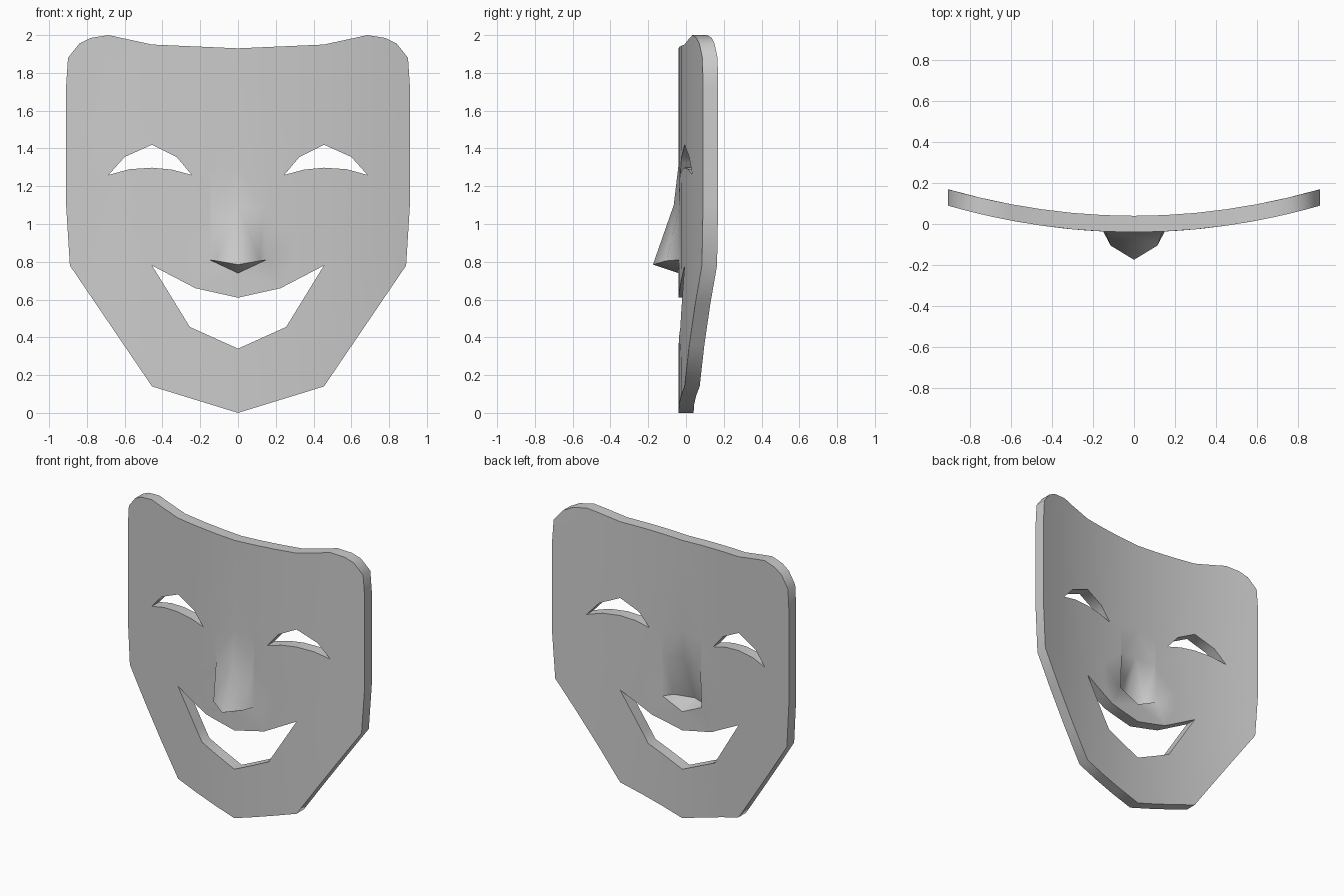
import bpy, bmesh, math
from mathutils import Vector

if "Cube" in bpy.data.objects:
    bpy.data.objects.remove(bpy.data.objects["Cube"])

THICK = 0.08


def curve_y(x):
    return -0.04 + 0.157 * x * x


# Right half of the face: outer rim, then nose gap and mouth notch along the centre
half = [(0, 0), (.455, .14), (.89, .78), (.91, 1.1), (.91, 1.73), (.9, 1.88),
        (.84, 1.955), (.78, 1.985), (.685, 2), (.455, 1.95), (0, 1.93),
        (0, 1.31), (.14, 1.08), (.15, .81), (0, .74),
        (0, .61), (.225, .66), (.455, .78), (.255, .455), (0, .34)]
eye = [(.245, 1.26), (.325, 1.355), (.455, 1.42), (.6, 1.355),
       (.685, 1.26), (.575, 1.29), (.455, 1.298), (.35, 1.288)]

bm = bmesh.new()


def loop(points):
    vs = [bm.verts.new((x, 0, z)) for x, z in points]
    return [bm.edges.new((vs[i - 1], vs[i])) for i in range(len(vs))]


# The outline is two closed islands joined at the centre line; fill around the eye hole
bmesh.ops.triangle_fill(bm, edges=loop(half) + loop(eye), use_beauty=True,
                        normal=(0, -1, 0))

# Cut into vertical strips and bend the sheet
for x in (.15, .3, .455, .6, .75):
    bmesh.ops.bisect_plane(bm, geom=bm.verts[:] + bm.edges[:] + bm.faces[:],
                           plane_co=(x, 0, 0), plane_no=(1, 0, 0), dist=1e-4)
for v in bm.verts:
    v.co.y = curve_y(v.co.x)

# Half of the nose
top, bridge, tip = (0, -.04, 1.31), (0, -.065, 1.1), (0, -.175, .785)
side, wing = (.14, curve_y(.14), 1.08), (.15, curve_y(.15), .81)
nostril, base = (.115, -.105, .805), (0, -.04, .74)
for face in ((top, side, bridge), (bridge, side, nostril), (bridge, nostril, tip),
             (side, wing, nostril), (wing, base, nostril), (nostril, base, tip)):
    bm.faces.new([bm.verts.new(p) for p in face])

# Mirror to the left half and weld
dup = bmesh.ops.duplicate(bm, geom=bm.verts[:] + bm.edges[:] + bm.faces[:])["geom"]
bmesh.ops.scale(bm, vec=Vector((-1, 1, 1)),
                verts=[g for g in dup if isinstance(g, bmesh.types.BMVert)])
bmesh.ops.remove_doubles(bm, verts=bm.verts[:], dist=1e-4)
bmesh.ops.recalc_face_normals(bm, faces=bm.faces[:])

# Thicken straight backwards
ext = bmesh.ops.extrude_face_region(bm, geom=bm.faces[:], use_keep_orig=True)["geom"]
bmesh.ops.translate(bm, vec=(0, THICK, 0),
                    verts=[g for g in ext if isinstance(g, bmesh.types.BMVert)])
bmesh.ops.recalc_face_normals(bm, faces=bm.faces[:])

mesh = bpy.data.meshes.new("smiling_mask")
bm.to_mesh(mesh)
bm.free()
mask = bpy.data.objects.new("smiling_mask", mesh)
bpy.context.collection.objects.link(mask)
bpy.context.view_layer.objects.active = mask
mask.select_set(True)
bpy.ops.object.shade_smooth_by_angle(angle=math.radians(65))
